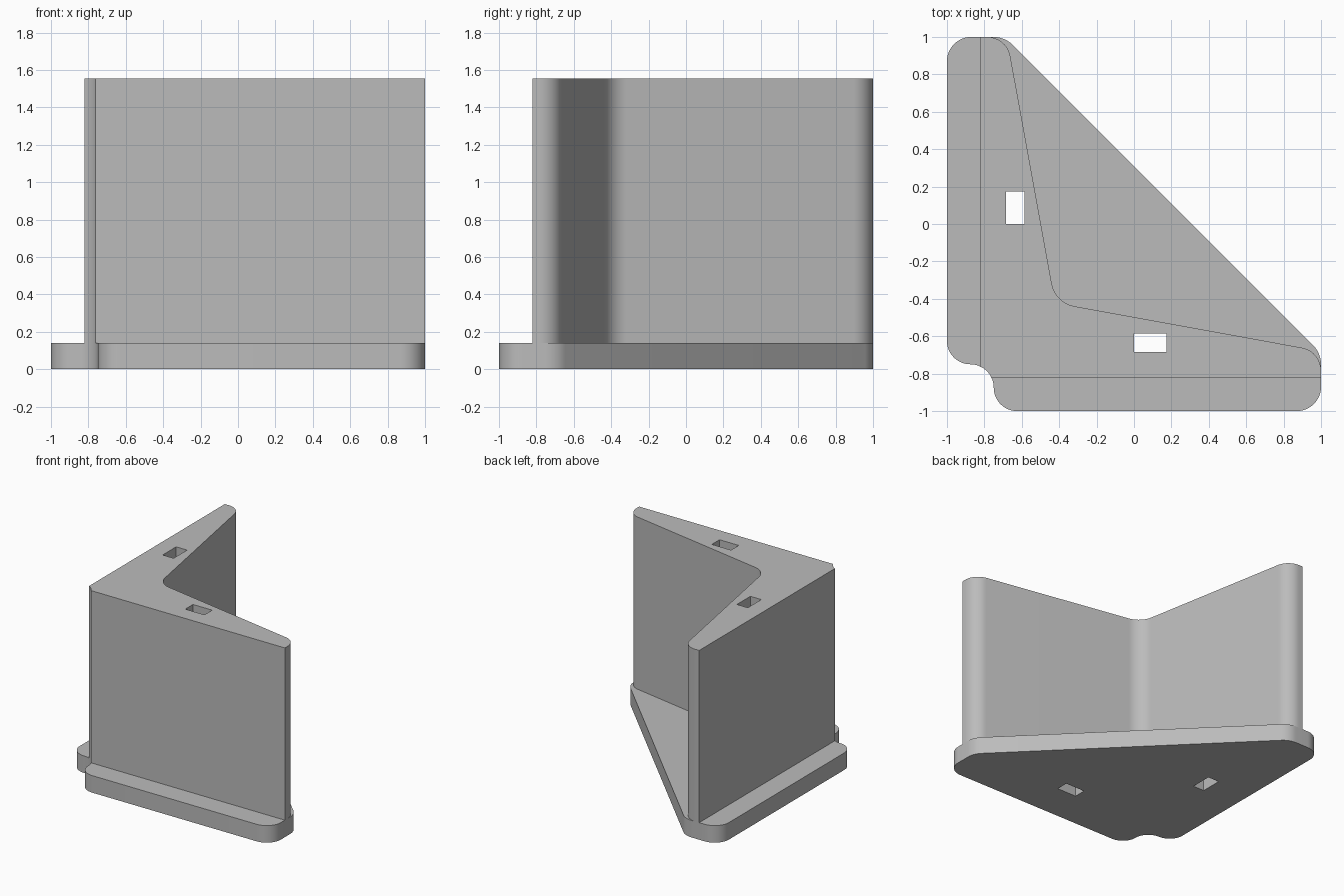
import bpy, bmesh, math
from mathutils import Vector

if "Cube" in bpy.data.objects:
    bpy.data.objects.remove(bpy.data.objects["Cube"], do_unlink=True)

grey = bpy.data.materials.new("plain grey")
grey.use_nodes = True
COLOUR = (0.5, 0.5, 0.5, 1)
grey.diffuse_color = COLOUR
grey.node_tree.nodes["Principled BSDF"].inputs["Base Color"].default_value = COLOUR

R = 0.125        # common corner radius
FACE = -0.82     # outer faces of the two walls
BASE_TOP = 0.14
TOP = 1.555


def rounded(corners, steps=12):
    """Outline through (x, y, radius) corners, each replaced by a tangent arc."""
    out = []
    for i, (x, y, r) in enumerate(corners):
        p = Vector((x, y))
        if r == 0:
            out.append(p)
            continue
        a = (Vector(corners[i - 1][:2]) - p).normalized()
        b = (Vector(corners[(i + 1) % len(corners)][:2]) - p).normalized()
        half = a.angle(b) / 2
        start, end = p + a * r / math.tan(half), p + b * r / math.tan(half)
        centre = p + (a + b).normalized() * r / math.sin(half)
        sweep = (start - centre).angle_signed(end - centre)
        for k in range(steps + 1):
            t = -sweep * k / steps
            v = start - centre
            out.append(centre + Vector((v.x * math.cos(t) - v.y * math.sin(t),
                                        v.x * math.sin(t) + v.y * math.cos(t))))
    return out


def mirrored(half):
    """Complete a profile that is symmetric about the line y = x."""
    return half + [(y, x, r) for x, y, r in reversed(half)]


def prism(name, loops, z0, z1):
    """Extrude an outline with holes between two heights."""
    bm = bmesh.new()
    edges = []
    for loop in loops:
        vs = [bm.verts.new((p[0], p[1], z0)) for p in loop]
        edges += [bm.edges.new((vs[i - 1], vs[i])) for i in range(len(vs))]
    bmesh.ops.triangle_fill(bm, edges=edges, use_beauty=True, normal=(0, 0, 1))
    ext = bmesh.ops.extrude_face_region(bm, geom=bm.faces[:], use_keep_orig=True)
    verts = [g for g in ext["geom"] if isinstance(g, bmesh.types.BMVert)]
    bmesh.ops.translate(bm, verts=verts, vec=(0, 0, z1 - z0))
    bmesh.ops.recalc_face_normals(bm, faces=bm.faces[:])
    mesh = bpy.data.meshes.new(name)
    bm.to_mesh(mesh)
    bm.free()
    mesh.materials.append(grey)
    obj = bpy.data.objects.new(name, mesh)
    bpy.context.collection.objects.link(obj)
    bpy.ops.object.select_all(action='DESELECT')
    obj.select_set(True)
    bpy.context.view_layer.objects.active = obj
    bpy.ops.object.shade_smooth_by_angle(angle=math.radians(30))


# Rectangular through holes, one in each wall
slot = [(0, -0.685), (0.175, -0.685), (0.175, -0.585), (0, -0.585)]
slots = [slot, [(y, x) for x, y in slot]]

# Base plate: triangle with clipped tips and a scooped outer corner
base_half = [(-0.75, -1, R), (1, -1, 0.13), (1, -0.69, 0.15)]
base = mirrored(base_half) + [(-0.75, -0.75, R)]
prism("base_plate", [rounded(base)] + slots, 0, BASE_TOP)

# Angled wall: two tapering wings, outer corner following the scoop
c = -0.75 - R
first = math.asin((FACE - c) / R)
scoop = []
for k in range(9):
    t = math.pi / 2 - first + (2 * first - math.pi / 2) * k / 8
    scoop.append((c + R * math.cos(t), c + R * math.sin(t), 0))
wing = [(1, FACE, 0), (1, -0.68, R)]
inner = [(-0.421, -0.421, 0.15)]
wall = scoop + wing + inner + [(y, x, r) for x, y, r in reversed(wing)]
prism("angled_wall", [rounded(wall)] + slots, BASE_TOP, TOP)
